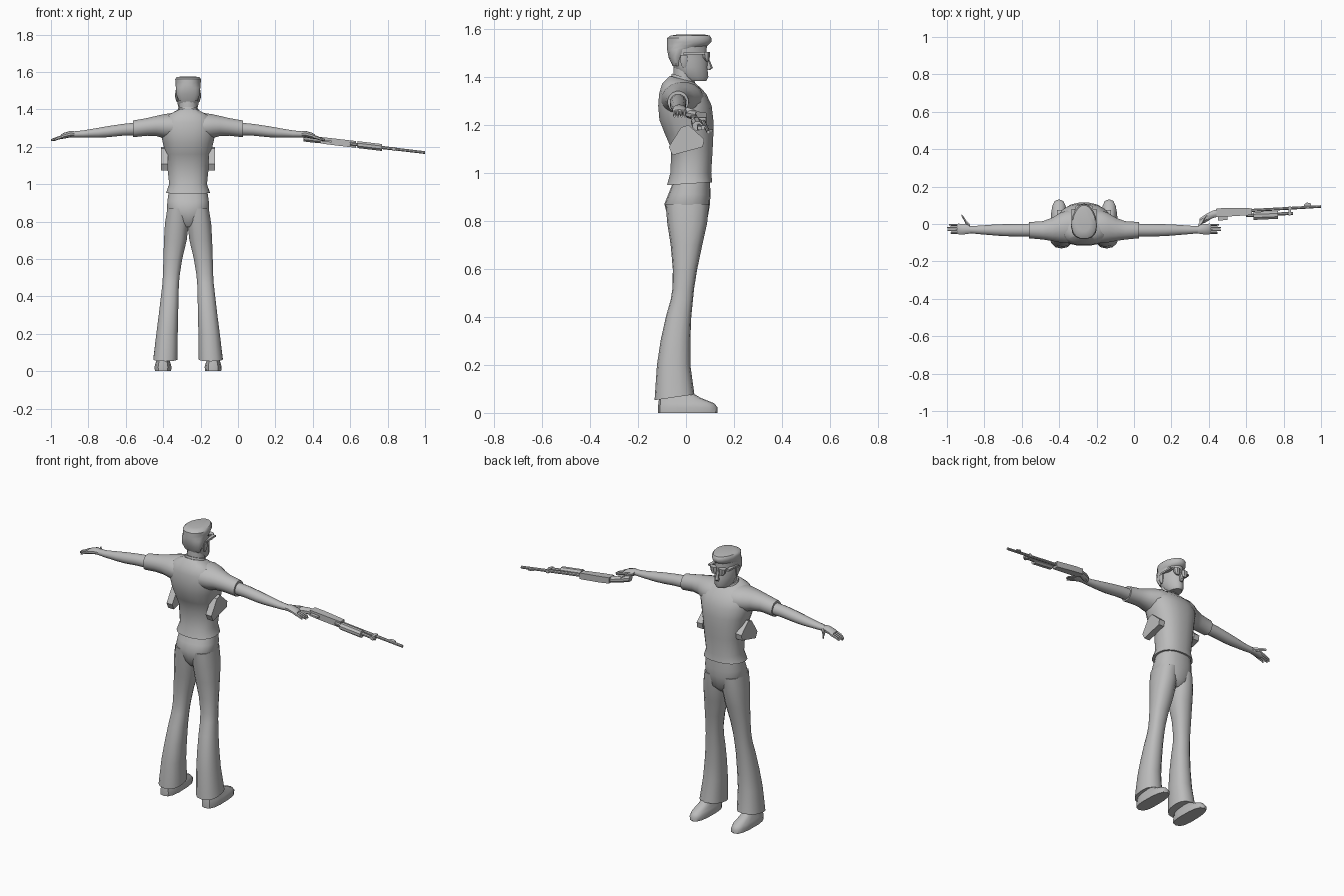
import bpy, bmesh, math

grey = bpy.data.materials.new("plain grey")
grey.diffuse_color = (0.5, 0.5, 0.5, 1)
CX = -0.267  # body centre line


def finish(name, bm, angle=40):
    bmesh.ops.recalc_face_normals(bm, faces=bm.faces)
    me = bpy.data.meshes.new(name)
    bm.to_mesh(me)
    bm.free()
    me.materials.append(grey)
    ob = bpy.data.objects.new(name, me)
    bpy.context.collection.objects.link(ob)
    bpy.ops.object.select_all(action='DESELECT')
    ob.select_set(True)
    bpy.context.view_layer.objects.active = ob
    bpy.ops.object.shade_smooth_by_angle(angle=math.radians(angle))
    return ob


def loft(name, rings, axis='z', n=16, power=1.0, egg=0.0, side=1, ox=CX, angle=40):
    """Skin of rounded rings. z axis: (z, x0, x1, y0, y1, tilt); x axis: (x, y0, y1, z0, z1)."""
    bm = bmesh.new()
    loops = []
    for r in rings:
        c, a0, a1, b0, b1 = r[:5]
        tilt = r[5] if len(r) > 5 else 0
        loop = []
        for i in range(n):
            t = 2 * math.pi * (i + 0.5) / n
            u, v = [math.copysign(abs(k) ** power, k) for k in (math.cos(t), math.sin(t))]
            if n == 4:
                u, v = u / abs(u), v / abs(v)
            a = (a0 + a1) / 2 + (a1 - a0) / 2 * u * (1 - egg * max(v, 0))
            b = (b0 + b1) / 2 + (b1 - b0) / 2 * v
            p = (a, b, c + tilt * v) if axis == 'z' else (c, a, b)
            loop.append(bm.verts.new((ox + side * p[0], p[1], p[2])))
        loops.append(loop)
    for lo, hi in zip(loops, loops[1:]):
        for i in range(n):
            j = (i + 1) % n
            bm.faces.new((lo[i], lo[j], hi[j], hi[i]))
    bm.faces.new(loops[0])
    bm.faces.new(loops[-1])
    return finish(name, bm, angle)


def plate(name, pts, x0, x1, side=1):
    """Flat outline in y, z thickened along x."""
    bm = bmesh.new()
    a, b = [[bm.verts.new((CX + side * x, y, z)) for y, z in pts] for x in (x0, x1)]
    bm.faces.new(a)
    bm.faces.new(b)
    for i in range(len(pts)):
        j = (i + 1) % len(pts)
        bm.faces.new((a[i], a[j], b[j], b[i]))
    return finish(name, bm, 30)


def sym(z, half, y0, y1, tilt=0):
    return (z, -half, half, y0, y1, tilt)


# Shirt body, flaring at the hem
loft("shirt", [sym(.955, .118, -.08, .11, .006), sym(1.0, .102, -.066, .106), sym(1.1, .113, -.062, .112),
               sym(1.16, .122, -.088, .115), sym(1.22, .136, -.112, .115), sym(1.28, .15, -.117, .108),
               sym(1.33, .143, -.113, .085), sym(1.365, .115, -.1, .058, -.008),
               sym(1.39, .06, -.068, .038, -.014)], n=20, power=.85)
# Neck and collar
loft("collar", [sym(1.36, .066, -.07, .05, -.014), sym(1.4, .055, -.06, .035, -.014)])
loft("neck", [sym(1.36, .05, -.055, .035), sym(1.45, .048, -.052, .04)])

# Head, hair, nose
loft("head", [sym(1.383, .036, .0, .085), sym(1.4, .05, -.03, .094), sym(1.44, .059, -.052, .09),
              sym(1.475, .062, -.068, .09), sym(1.495, .062, -.076, .086), sym(1.55, .064, -.078, .09)],
     egg=.35, power=.85)
loft("hair", [sym(1.445, .05, -.056, -.015), sym(1.48, .0645, -.073, .0), sym(1.515, .0665, -.08, .035),
              sym(1.53, .0675, -.081, .092), sym(1.545, .069, -.081, .107), sym(1.562, .07, -.08, .107),
              sym(1.572, .062, -.065, .1), sym(1.576, .035, -.04, .08)], egg=.3, power=.85)
loft("nose", [sym(1.428, .011, .08, .1), sym(1.438, .013, .08, .112), sym(1.485, .006, .075, .092)], n=6)
for s, w in ((1, "left"), (-1, "right")):
    loft(w + "_ear", [(1.44, .052, .062, -.016, .0), (1.465, .054, .07, -.026, .008),
                      (1.49, .055, .07, -.024, .008)], n=8, side=s)
    # Sunglasses: lens and temple bar
    loft(w + "_lens", [(1.465, .012, .036, .082, .096), (1.48, .006, .046, .07, .1),
                       (1.504, .004, .05, .066, .102)], n=8, side=s, angle=25)
    plate(w + "_glasses_temple", [(-.01, 1.492), (.08, 1.494), (.08, 1.504), (-.01, 1.502)], .048, .067, s)

    # Sleeve and bare arm
    loft(w + "_sleeve", [(.0, -.1, .075, 1.25, 1.37), (.09, -.104, .075, 1.235, 1.381),
                         (.13, -.1, .06, 1.245, 1.375), (.17, -.092, .035, 1.256, 1.366),
                         (.22, -.084, .016, 1.258, 1.354), (.295, -.077, .011, 1.25, 1.341),
                         (.295, -.065, .0, 1.262, 1.33)], 'x', side=s)
    loft(w + "_arm", [(.25, -.068, .003, 1.26, 1.333), (.35, -.068, .002, 1.258, 1.323),
                      (.43, -.066, .0, 1.25, 1.311), (.48, -.062, -.002, 1.248, 1.302),
                      (.56, -.055, -.008, 1.249, 1.288), (.61, -.05, -.011, 1.25, 1.283)],
         'x', n=12, side=s)
    # Hand with four fingers and a thumb
    loft(w + "_palm", [(.6, -.049, -.012, 1.251, 1.282), (.63, -.056, .0, 1.25, 1.285),
                       (.665, -.057, .002, 1.243, 1.274), (.68, -.055, 0, 1.242, 1.264)], 'x', n=10, side=s)
    for k in range(4):
        y = -.048 + .0145 * k
        tip = (.715, .731, .733, .722)[k]
        loft(f"{w}_finger_{k + 1}", [(.665, y - .007, y + .007, 1.246, 1.266),
                                     (.7, y - .007, y + .006, 1.236, 1.254),
                                     (tip, y - .004, y + .004, 1.23, 1.241)], 'x', n=6, side=s)
    loft(w + "_thumb", [(.61, -.025, .0, 1.254, 1.276), (.632, -.006, .024, 1.25, 1.272),
                        (.643, .02, .04, 1.247, 1.265), (.655, .04, .053, 1.245, 1.258)], 'x', n=6, side=s)

    # Slanted side holster with grip
    plate(w + "_holster", [(-.072, 1.108), (-.056, 1.074), (.07, 1.108), (.076, 1.14),
                           (.01, 1.2), (-.02, 1.19)], .108, .145, s)

    # Flared trouser leg
    loft(w + "_trouser_leg", [(.065, .055, .187, -.131, .035, .012), (.2, .054, .171, -.121, .018),
                              (.3, .052, .158, -.106, .018), (.4, .05, .146, -.084, .022),
                              (.47, .048, .138, -.064, .029), (.52, .043, .135, -.056, .034),
                              (.6, .03, .133, -.055, .047), (.7, .006, .13, -.064, .068),
                              (.79, -.005, .125, -.078, .088), (.87, -.005, .112, -.085, .095)],
         n=14, side=s, power=.85)
    # Shoe with a flat sole
    loft(w + "_shoe", [(0, .09, .178, -.117, .132), (.022, .088, .18, -.117, .132),
                       (.04, .092, .176, -.115, .118), (.062, .1, .168, -.112, .062),
                       (.09, .105, .163, -.105, .015)], n=14, power=.7, egg=.12, side=s)

# Trouser seat
loft("trouser_seat", [sym(.77, .03, -.05, .06), sym(.8, .085, -.072, .088), sym(.87, .114, -.09, .1),
                      sym(.91, .112, -.074, .102), sym(.965, .104, -.052, .1)], n=18, power=.85)


# Long gun held in the left hand; axis runs outwards and slightly down
def gun(name, spans, n=8, angle=40):
    """spans: (x, y0, y1, half height)"""
    rings = []
    for x, y0, y1, h in spans:
        z = 1.242 - (x - .38) * .118
        rings.append((x, y0, y1, z - h, z + h))
    loft(name, rings, 'x', n=n, ox=0, angle=angle)


gun("gun_stock", [(.35, -.005, .03, .018), (.38, .005, .052, .019), (.42, .03, .073, .018), (.46, .04, .083, .016)])
gun("gun_receiver", [(.44, .038, .083, .017), (.5, .04, .086, .018), (.63, .048, .084, .018)], 4)
gun("gun_barrel", [(.6, .062, .08, .009), (1.0, .086, .101, .008)])
gun("gun_magazine_tube", [(.6, .036, .056, .01), (.85, .048, .066, .009)])
gun("gun_fore_end", [(.64, .02, .066, .02), (.77, .026, .07, .02)], 8, 25)
gun("gun_barrel_clamp", [(.825, .046, .094, .01), (.84, .047, .095, .01)], 4)
gun("gun_front_sight", [(.91, .09, .105, .004), (.925, .09, .115, .004), (.945, .09, .11, .004)], 4)
gun("gun_trigger_guard", [(.45, .018, .045, .005), (.5, .022, .045, .005)], 4)
